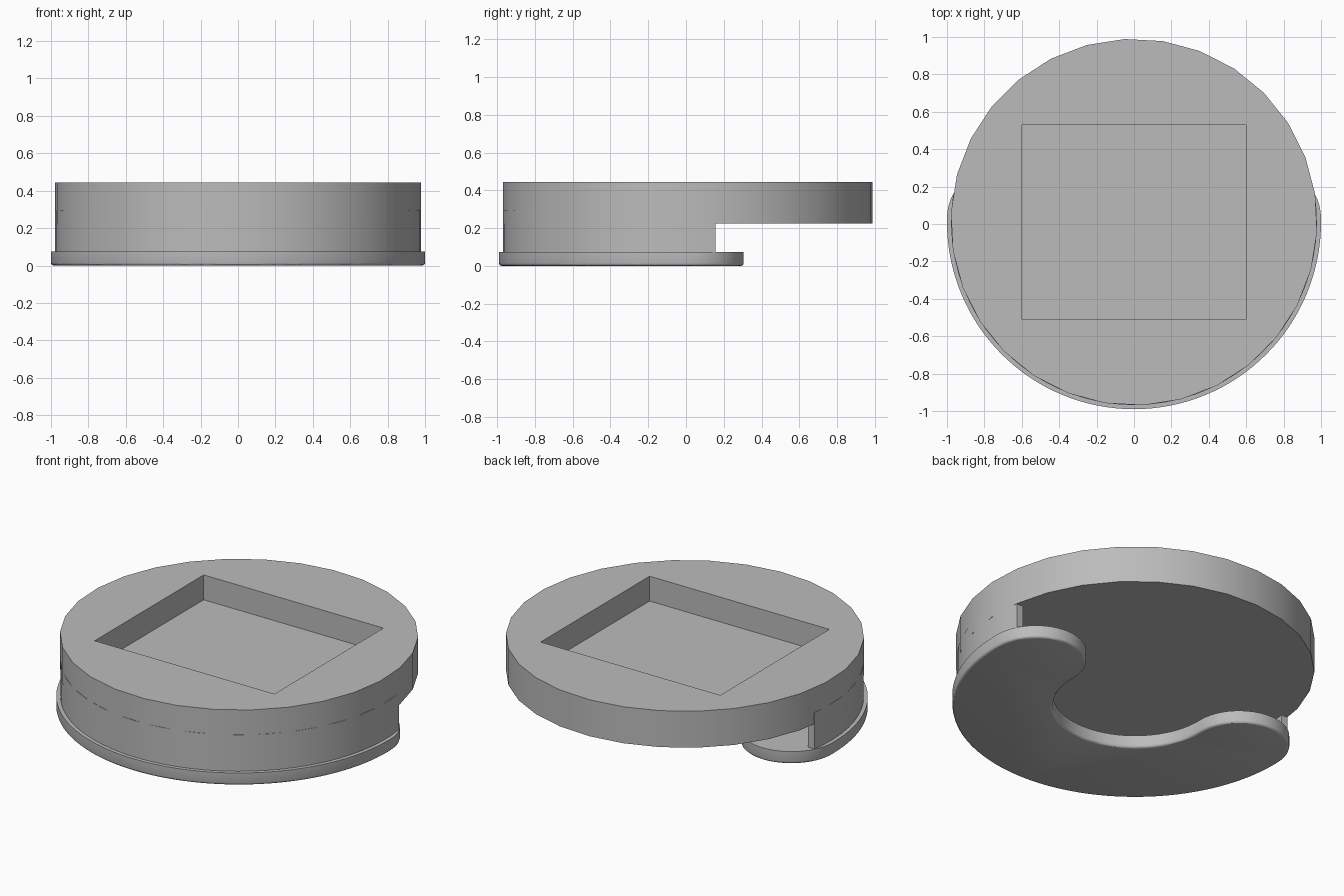
import bpy, bmesh
from math import sin, cos, pi, radians, asin

default_cube = bpy.data.objects.get("Cube")
if default_cube:
    bpy.data.objects.remove(default_cube, do_unlink=True)

grey = bpy.data.materials.new("plain grey")
grey.use_nodes = True
GREY = (0.5, 0.5, 0.5, 1)
grey.diffuse_color = GREY
grey.node_tree.nodes["Principled BSDF"].inputs["Base Color"].default_value = GREY

CENTRE_Y = 0.01


def arc(cx, cy, r, start, end, steps):
    """Points along an arc, angles in radians."""
    angles = [start + (end - start) * i / steps for i in range(steps + 1)]
    return [(cx + r * cos(a), cy + r * sin(a)) for a in angles]


def extrude(name, outline, z0, z1, bevel=0):
    """Turn a closed outline into a solid, with an optional rounded lower edge."""
    bm = bmesh.new()
    floor = bm.faces.new([bm.verts.new((x, y, z0)) for x, y in outline])
    ring = bmesh.ops.extrude_face_region(bm, geom=[floor], use_keep_orig=True)
    for v in ring["geom"]:
        if isinstance(v, bmesh.types.BMVert):
            v.co.z = z1
    bmesh.ops.recalc_face_normals(bm, faces=bm.faces)
    if bevel:
        lower = [e for e in bm.edges if all(abs(v.co.z - z0) < 1e-5 for v in e.verts)]
        bmesh.ops.bevel(bm, geom=lower, offset=bevel, segments=3, profile=0.5,
                        affect='EDGES')
    mesh = bpy.data.meshes.new(name)
    bm.to_mesh(mesh)
    bm.free()
    mesh.materials.append(grey)
    obj = bpy.data.objects.new(name, mesh)
    bpy.context.collection.objects.link(obj)
    return obj


def smooth(obj):
    bpy.ops.object.select_all(action='DESELECT')
    obj.select_set(True)
    bpy.context.view_layer.objects.active = obj
    bpy.ops.object.shade_smooth_by_angle(angle=radians(30))


# Upper disc with a rectangular pocket in its top
turn = radians(8.9)
disc = extrude("upper_disc", arc(0, CENTRE_Y, 0.98, turn, turn + 2 * pi, 30)[:-1],
               0.225, 0.445)
cutter = extrude("pocket_cutter",
                 [(-0.6, -0.51), (0.6, -0.51), (0.6, 0.53), (-0.6, 0.53)], 0.295, 0.6)
cutter.hide_render = True
pocket = disc.modifiers.new("pocket", 'BOOLEAN')
pocket.operation = 'DIFFERENCE'
pocket.solver = 'EXACT'
pocket.object = cutter
bpy.context.view_layer.objects.active = disc
bpy.ops.object.modifier_apply(modifier=pocket.name)
bpy.data.objects.remove(cutter, do_unlink=True)
smooth(disc)

# Thin curved wall joining the disc to the base, ends cut square at the back
outer, inner, wall_end = 0.978, 0.935, 0.145
a_out, a_in = asin(wall_end / outer), asin(wall_end / inner)
wall = extrude("curved_wall",
               arc(0, CENTRE_Y, outer, -pi - a_out, a_out, 40)
               + arc(0, CENTRE_Y, inner, a_in, -pi - a_in, 40), 0.07, 0.295)
smooth(wall)

# Crescent base plate with rounded arm ends
r_out, r_in, tip_y = 1.0, 0.45, 0.03
r_mid, r_tip = (r_out + r_in) / 2, (r_out - r_in) / 2
plate = extrude("crescent_base",
                arc(0, CENTRE_Y, r_out, -pi, 0, 64)
                + arc(r_mid, tip_y, r_tip, 0, pi, 24)
                + arc(0, CENTRE_Y, r_in, 0, -pi, 40)
                + arc(-r_mid, tip_y, r_tip, 0, pi, 24), 0, 0.075, bevel=0.015)
smooth(plate)
